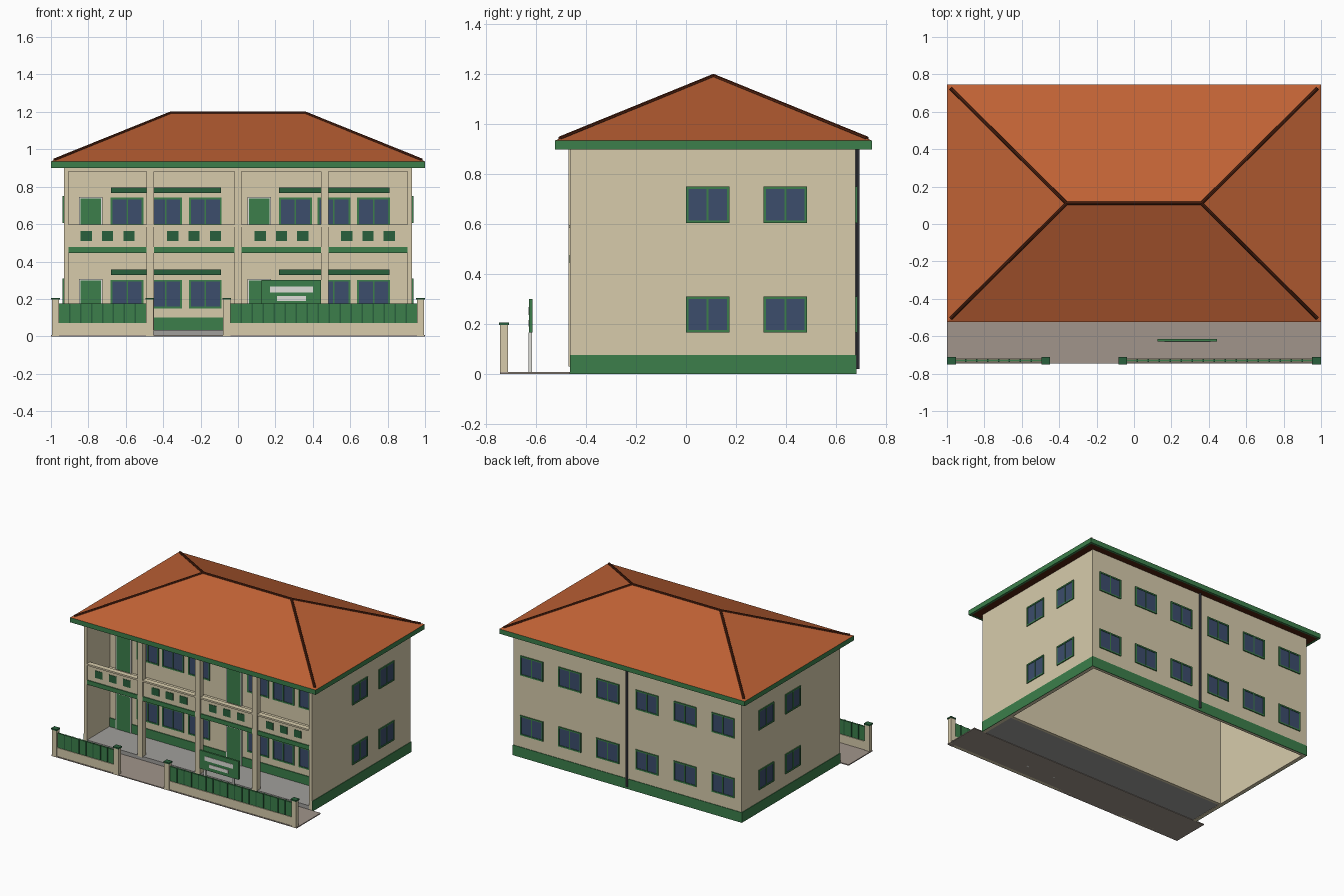
import bpy, bmesh
from mathutils import Vector, Matrix

if "Cube" in bpy.data.objects:
    bpy.data.objects.remove(bpy.data.objects["Cube"])


def material(name, rgb):
    m = bpy.data.materials.new(name)
    m.diffuse_color = [(c / 255) ** 2.2 for c in rgb] + [1]
    m.use_nodes = True
    m.node_tree.nodes["Principled BSDF"].inputs["Base Color"].default_value = m.diffuse_color
    return m


CREAM = material("cream", (214, 202, 170))
GREEN = material("green", (62, 126, 76))
DARK_GREEN = material("dark_green", (45, 96, 62))
GLASS = material("glass", (62, 78, 108))
TILE = material("tile", (190, 98, 56))
BROWN = material("brown", (84, 40, 24))
GREY = material("grey", (160, 158, 155))
PAVING = material("paving", (160, 148, 138))
WHITE = material("white", (222, 222, 215))
PIPE = material("pipe", (75, 78, 85))


def finish(name, bm, mat):
    bmesh.ops.recalc_face_normals(bm, faces=bm.faces)
    me = bpy.data.meshes.new(name)
    bm.to_mesh(me)
    bm.free()
    me.materials.append(mat)
    ob = bpy.data.objects.new(name, me)
    bpy.context.collection.objects.link(ob)
    return ob


def boxes(name, mat, items):
    """One object from boxes given as (x0, x1, y0, y1, z0, z1)."""
    bm = bmesh.new()
    for x0, x1, y0, y1, z0, z1 in items:
        m = Matrix.Translation(((x0 + x1) / 2, (y0 + y1) / 2, (z0 + z1) / 2)) \
            @ Matrix.Diagonal((x1 - x0, y1 - y0, z1 - z0, 1))
        bmesh.ops.create_cube(bm, size=1, matrix=m)
    return finish(name, bm, mat)


def rods(name, mat, segments, r, sides=8):
    bm = bmesh.new()
    for a, b in segments:
        a, b = Vector(a), Vector(b)
        m = Matrix.Translation((a + b) / 2) @ (b - a).to_track_quat('Z', 'Y').to_matrix().to_4x4()
        bmesh.ops.create_cone(bm, cap_ends=True, segments=sides, radius1=r, radius2=r,
                              depth=(b - a).length, matrix=m)
    return finish(name, bm, mat)


FX, FY0, BY = 0.93, -0.465, 0.68      # body half width, front, back
WY = -0.2                             # recessed facade
T = 0.02

# Body shell, open below
boxes("walls", CREAM, [
    (-FX, -FX + 0.025, FY0, BY, 0, 0.9), (FX - 0.025, FX, FY0, BY, 0, 0.9),
    (-FX + 0.025, FX - 0.025, BY - T, BY, 0, 0.9),
    (-FX + 0.025, FX - 0.025, WY, WY + T, 0, 0.9)])
e = 0.004
boxes("plinth", GREEN, [
    (-FX - e, -FX, FY0, BY + e, 0, 0.075), (FX, FX + e, FY0, BY + e, 0, 0.075),
    (-FX, FX, BY, BY + e, 0, 0.075),
    (-FX + 0.025, FX - 0.025, WY - 0.006, WY, 0.035, 0.1)])

# Veranda: floor, columns, balcony
boxes("veranda_floor", GREY, [(-0.905, 0.905, FY0, WY, 0.003, 0.035)])
boxes("columns", CREAM, [(x - 0.02, x + 0.02, -0.47, -0.43, 0.03, 0.9) for x in (-0.47, 0, 0.465)])
boxes("front_beam", CREAM, [(-0.905, 0.905, FY0, -0.435, 0.88, 0.9)])
boxes("balcony_slab", CREAM, [(-0.905, 0.905, -0.46, WY, 0.447, 0.475)])
bays = [(-0.905, -0.49), (-0.45, -0.02), (0.02, 0.445), (0.485, 0.905)]
boxes("balcony_band", GREEN, [(a, b, -0.467, -0.46, 0.445, 0.477) for a, b in bays])
boxes("balcony_parapet", CREAM, [(a, b, -0.46, -0.44, 0.475, 0.587) for a, b in bays])
boxes("balcony_coping", CREAM, [(a, b, -0.468, -0.43, 0.585, 0.597) for a, b in bays])
boxes("parapet_panels", DARK_GREEN, [
    ((a + b) / 2 + d - 0.03, (a + b) / 2 + d + 0.03, -0.463, -0.437, 0.51, 0.563)
    for a, b in bays for d in (-0.114, 0, 0.114)])

# Windows: (horizontal centre, z0, z1, wall) with wall as origin and axes
frames, panes = [], []


def window(c, z0, z1, wall, w=0.175):
    def put(out, a, b, za, zb, depth):
        if wall == "front":
            out.append((a, b, WY - depth, WY, za, zb))
        elif wall == "back":
            out.append((a, b, BY, BY + depth, za, zb))
        elif wall == "right":
            out.append((FX, FX + depth, a, b, za, zb))
        else:
            out.append((-FX - depth, -FX, a, b, za, zb))
    a, b, f = c - w / 2, c + w / 2, 0.01
    put(panes, a + f, b - f, z0 + f, z1 - f, 0.003)
    for p in ((a, a + f), (b - f, b), (c - 0.004, c + 0.004)):
        put(frames, *p, z0, z1, 0.007)
    for q in ((z0, z0 + f), (z1 - f, z1)):
        put(frames, a, b, *q, 0.007)


for up in (0, 0.44):
    for s in (0, 0.9):
        for c in (-0.593, -0.387, -0.175):
            window(c + s, 0.15 + up, 0.302 + up, "front")
    for wall in ("left", "right"):
        for c in (0.087, 0.398):
            window(c, 0.165 + up, 0.31 + up, wall)
    for c in (0.16, 0.47, 0.78):
        for sx in (-1, 1):
            window(c * sx, 0.165 + up, 0.31 + up, "back", 0.185)
boxes("window_frames", GREEN, frames)
boxes("window_glass", GLASS, panes)

# Doors and canopies on the facade
doors = [(x, z0, z1) for x in (-0.787, 0.113) for z0, z1 in ((0.035, 0.302), (0.475, 0.742))]
boxes("doors", GREEN, [(x - 0.055, x + 0.055, WY - 0.01, WY, z0, z1 - 0.004) for x, z0, z1 in doors])
boxes("door_frames", WHITE, [b for x, z0, z1 in doors for b in (
    (x - 0.063, x - 0.055, WY - 0.012, WY, z0, z1 + 0.004),
    (x + 0.055, x + 0.063, WY - 0.012, WY, z0, z1 + 0.004),
    (x - 0.055, x + 0.055, WY - 0.012, WY, z1 - 0.004, z1 + 0.004))])
boxes("window_canopies", DARK_GREEN, [
    (-0.68 + s, -0.09 + s, WY - 0.04, WY, z, z + 0.03) for s in (0, 0.9) for z in (0.327, 0.766)])

# Rear downpipe
rods("downpipe", PIPE, [((0, 0.688, 0.02), (0, 0.688, 0.9))], 0.008)

# Eaves
EX, EY0, EY1, RY = 1.0, -0.525, 0.745, 0.11
boxes("fascia", GREEN, [
    (-EX, EX, EY0, EY0 + 0.015, 0.9, 0.935), (-EX, EX, EY1 - 0.015, EY1, 0.9, 0.935),
    (-EX, -EX + 0.015, EY0 + 0.015, EY1 - 0.015, 0.9, 0.935),
    (EX - 0.015, EX, EY0 + 0.015, EY1 - 0.015, 0.9, 0.935)])
boxes("soffit", BROWN, [(-EX + 0.015, EX - 0.015, EY0 + 0.015, EY1 - 0.015, 0.902, 0.93)])

# Hip roof from shrinking tile courses
bm = bmesh.new()
rings = []
for i in range(4):
    t = i / 4
    x = EX + (0.36 - EX) * t
    y0, y1 = EY0 + (RY - EY0) * t, EY1 + (RY - EY1) * t
    z = 0.935 + 0.26 * t
    rings.append([bm.verts.new(p) for p in ((-x, y0, z), (x, y0, z), (x, y1, z), (-x, y1, z))])
left, right = bm.verts.new((-0.36, RY, 1.195)), bm.verts.new((0.36, RY, 1.195))
for lo, hi in zip(rings, rings[1:]):
    for k in range(4):
        bm.faces.new((lo[k], lo[(k + 1) % 4], hi[(k + 1) % 4], hi[k]))
a, b, c, d = rings[-1]
for f in ((a, b, right, left), (b, c, right), (c, d, left, right), (d, a, left), rings[0]):
    bm.faces.new(f)
finish("hip_roof", bm, TILE)
rods("ridge_caps", BROWN, [((-0.36, RY, 1.193), (0.36, RY, 1.193))] + [
    ((sx * 0.98, y, 0.943), (sx * 0.36, RY, 1.193))
    for sx in (-1, 1) for y in (EY0 + 0.02, EY1 - 0.02)], 0.009)

# Forecourt and boundary fence
boxes("pavement", PAVING, [(-1, 1, -0.745, FY0, 0, 0.007)])
posts = (-0.976, -0.472, -0.06, 0.976)
boxes("fence_posts", CREAM, [(x - 0.019, x + 0.019, -0.746, -0.714, 0, 0.197) for x in posts])
boxes("post_caps", DARK_GREEN, [(x - 0.023, x + 0.023, -0.75, -0.71, 0.196, 0.206) for x in posts])
runs = [(-0.957, -0.491), (-0.041, 0.957)]
boxes("fence_base", CREAM, [(a, b, -0.741, -0.719, 0, 0.07) for a, b in runs])
boxes("fence_panels", GREEN, [(a, b, -0.736, -0.724, 0.07, 0.175) for a, b in runs])
slats = []
for a, b in runs:
    n = round((b - a) / 0.06)
    slats += [(a + (b - a) * i / n - 0.004, a + (b - a) * i / n + 0.004, -0.739, -0.721, 0.07, 0.176)
              for i in range(1, n)]
boxes("fence_slats", DARK_GREEN, slats)

# Notice board with plain strips
boxes("board_posts", WHITE, [(x - 0.008, x + 0.008, -0.632, -0.617, 0, 0.166) for x in (0.17, 0.4)])
boxes("notice_board", GREEN, [(0.125, 0.445, -0.629, -0.615, 0.165, 0.3)])
boxes("board_strips", WHITE, [(0.17, 0.4, -0.632, -0.628, 0.235, 0.267),
                              (0.208, 0.363, -0.632, -0.628, 0.19, 0.215)])
